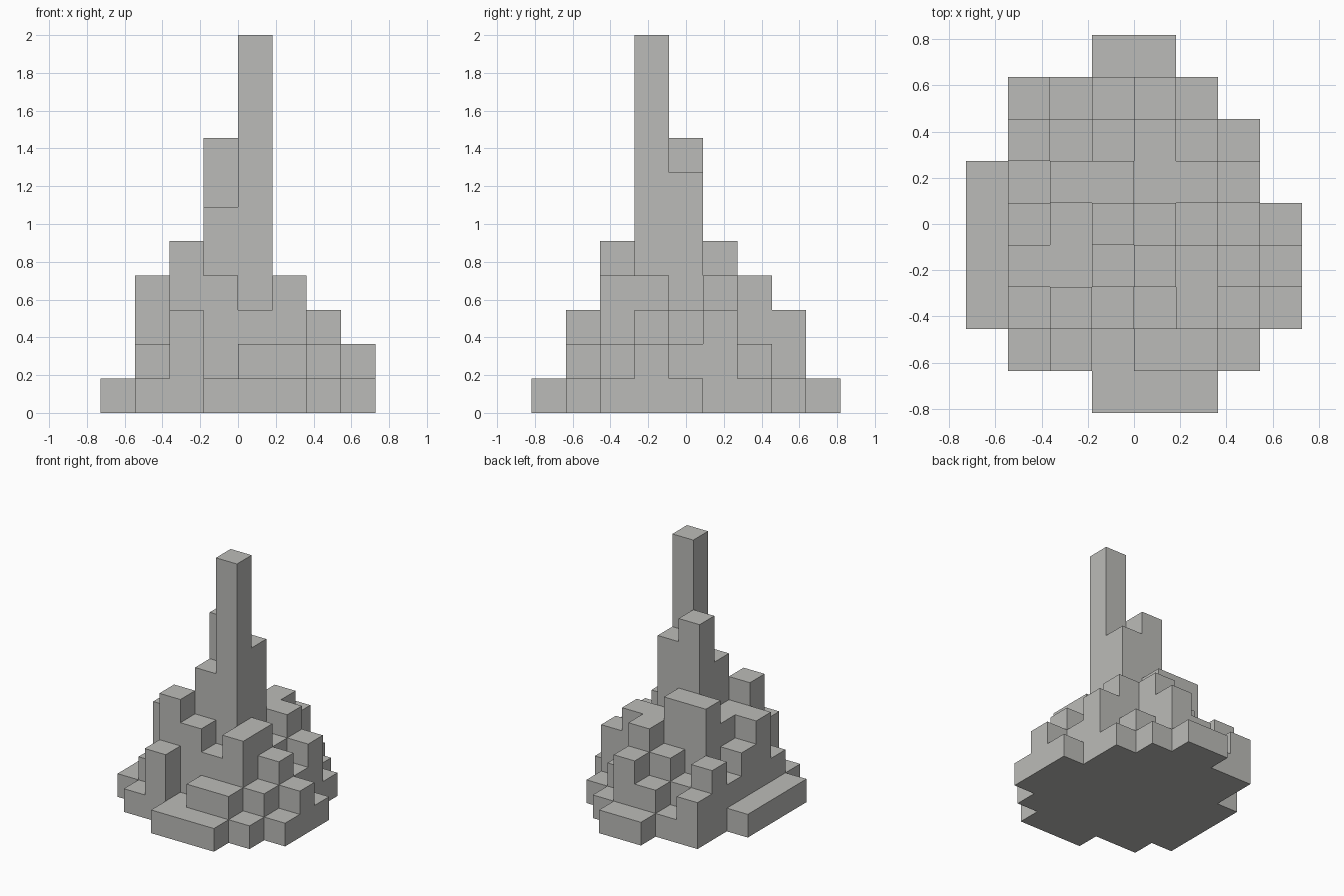
import bpy
import bmesh
from mathutils import Vector

cube = bpy.data.objects.get("Cube")
if cube:
    bpy.data.objects.remove(cube, do_unlink=True)

# Floor plan: storeys per square bay (hex digit), back row first, left to right in x
PLAN = [
    "...11...",
    ".21231..",
    ".323421.",
    "1255443.",
    "13487321",
    "1446B432",
    "12543421",
    ".131221.",
    "...111..",
]
ROWS, COLS = len(PLAN), len(PLAN[0])
UNIT = 2 / 11


def storeys(col, row):
    """Height of a bay in storeys, zero outside the plan."""
    if not (0 <= col < COLS and 0 <= row < ROWS):
        return 0
    mark = PLAN[ROWS - 1 - row][col]
    return 0 if mark == "." else int(mark, 16)


def add_quad(bm, origin, side_a, side_b):
    """Square face spanned by two sides, facing side_a x side_b."""
    o, a, b = Vector(origin), Vector(side_a), Vector(side_b)
    corners = [o, o + a, o + a + b, o + b]
    shift = Vector((COLS / 2, ROWS / 2, 0))
    bm.faces.new([bm.verts.new((c - shift) * UNIT) for c in corners])


# Stone material
stone = bpy.data.materials.new("grey_stone")
stone.use_nodes = True
grey = (0.5, 0.5, 0.48, 1)
stone.diffuse_color = grey
stone.node_tree.nodes["Principled BSDF"].inputs["Base Color"].default_value = grey

# Stepped tower: roofs, undersides and exposed walls only
X, Y, Z = Vector((1, 0, 0)), Vector((0, 1, 0)), Vector((0, 0, 1))
bm = bmesh.new()
for row in range(ROWS):
    for col in range(COLS):
        top = storeys(col, row)
        if not top:
            continue
        base = Vector((col, row, 0))
        add_quad(bm, base + Z * top, X, Y)
        add_quad(bm, base, Y, X)
        # Neighbour direction, wall start corner, wall run
        for step, start, run in ((X, X, Y), (-X, Y, -Y), (Y, X + Y, -X), (-Y, Vector(), X)):
            below = storeys(col + int(step.x), row + int(step.y))
            for level in range(below, top):
                add_quad(bm, base + start + Z * level, run, Z)

# Weld the bays and merge flat areas into whole faces
bmesh.ops.remove_doubles(bm, verts=bm.verts[:], dist=UNIT / 100)
bmesh.ops.dissolve_limit(bm, angle_limit=0.02, verts=bm.verts[:], edges=bm.edges[:])

mesh = bpy.data.meshes.new("stepped_tower")
bm.to_mesh(mesh)
bm.free()
mesh.materials.append(stone)
tower = bpy.data.objects.new("stepped_tower", mesh)
bpy.context.collection.objects.link(tower)
